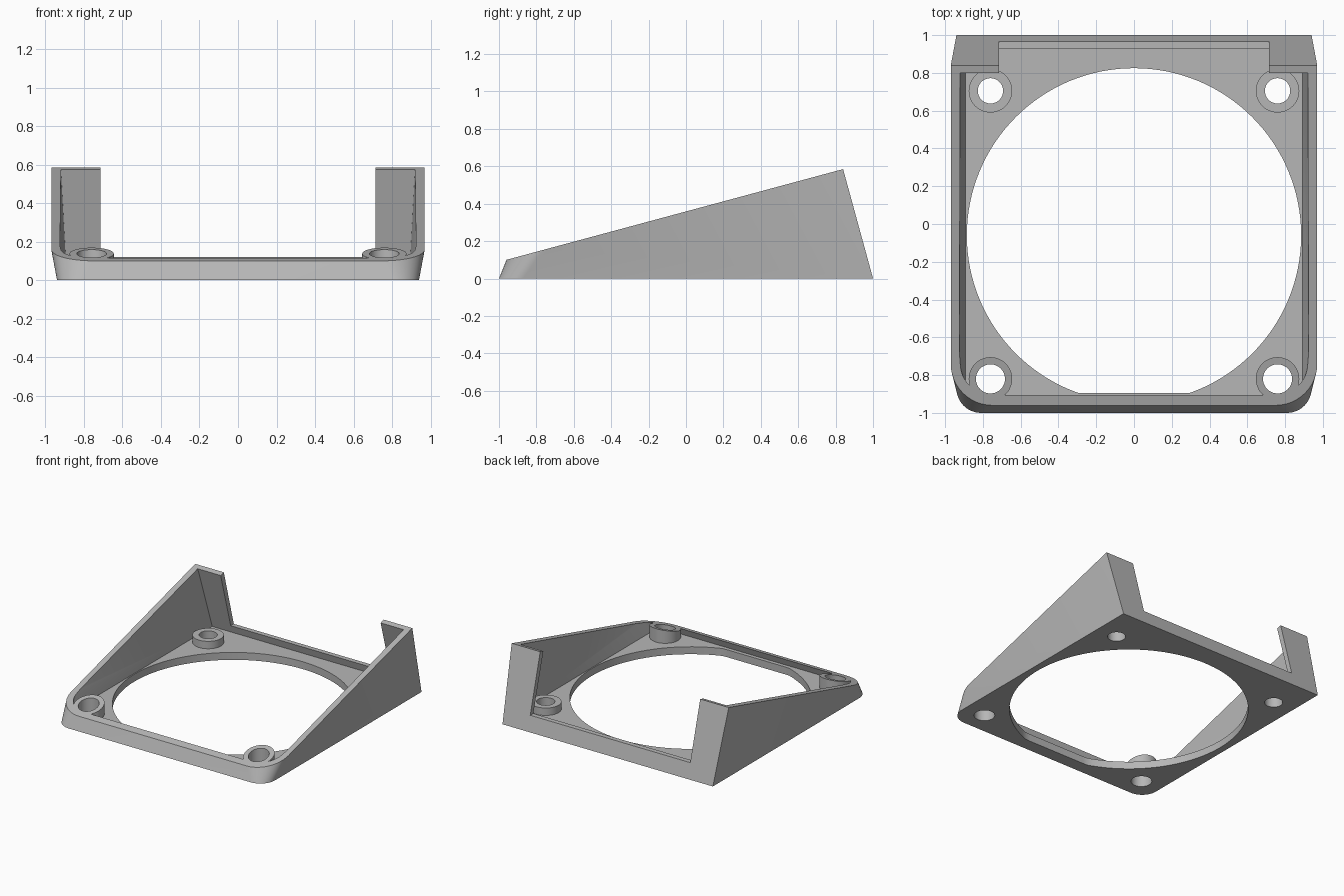
import bpy
import bmesh
import math

cube = bpy.data.objects.get("Cube")
if cube:
    bpy.data.objects.remove(cube, do_unlink=True)

grey = bpy.data.materials.new("mid_grey")
grey.use_nodes = True
colour = (0.47, 0.47, 0.47, 1)
grey.diffuse_color = colour
grey.node_tree.nodes["Principled BSDF"].inputs["Base Color"].default_value = colour


def slope(y):
    """Height of the tilted top plane."""
    return 0.10 + (y + 0.96) * 0.2694


def outline(half, front, back, radius, height):
    """Rectangle with rounded front corners; height is a function of y."""
    right = [(half, back)]
    for i in range(13):
        a = math.radians(90 * i / 12)
        right.append((half - radius + radius * math.cos(a),
                      front + radius - radius * math.sin(a)))
    pts = right + [(-x, y) for x, y in reversed(right)]
    return [(x, y, height(y)) for x, y in pts]


def ring(cx, cy, radius, height, count=48, limit=-9):
    """Circle of points, flattened where it passes the front limit."""
    pts = []
    for i in range(count):
        a = math.tau * i / count
        y = max(cy + radius * math.sin(a), limit)
        pts.append((cx + radius * math.cos(a), y, height(y)))
    return pts


def solid(name, lower, upper):
    """Convex solid spanning two outlines."""
    bm = bmesh.new()
    for p in lower + upper:
        bm.verts.new(p)
    bmesh.ops.remove_doubles(bm, verts=bm.verts[:], dist=0.0001)
    res = bmesh.ops.convex_hull(bm, input=bm.verts[:])
    loose = [g for g in set(res["geom_interior"] + res["geom_unused"])
             if isinstance(g, bmesh.types.BMVert) and not g.link_faces]
    bmesh.ops.delete(bm, geom=loose, context='VERTS')
    bmesh.ops.dissolve_limit(bm, angle_limit=0.002, verts=bm.verts[:], edges=bm.edges[:])
    bmesh.ops.recalc_face_normals(bm, faces=bm.faces[:])
    mesh = bpy.data.meshes.new(name)
    bm.to_mesh(mesh)
    bm.free()
    mesh.materials.append(grey)
    obj = bpy.data.objects.new(name, mesh)
    bpy.context.collection.objects.link(obj)
    return obj


def combine(target, other, operation):
    """Apply a boolean and remove the helper."""
    other.hide_render = True
    mod = target.modifiers.new(operation.lower(), 'BOOLEAN')
    mod.operation = operation
    mod.solver = 'EXACT'
    mod.object = other
    bpy.ops.object.select_all(action='DESELECT')
    bpy.context.view_layer.objects.active = target
    target.select_set(True)
    bpy.ops.object.modifier_apply(modifier=mod.name)
    bpy.data.objects.remove(other, do_unlink=True)


def flat(z):
    return lambda y: z


# Wedge-shaped outer body
body = solid("wedge_frame",
             outline(0.94, -1.0, 1.0, 0.13, flat(0)),
             outline(0.97, -0.96, 0.84, 0.22, slope))

# Hollow inside, carried on past the sloping top
floor = outline(0.892, -0.925, 0.945, 0.10, flat(0.06))
rim = outline(0.92, -0.905, 0.80, 0.17, slope)
over = [tuple(a + 1.2 * (b - a) for a, b in zip(p, q)) for p, q in zip(floor, rim)]
combine(body, solid("cavity_cutter", floor, over), 'DIFFERENCE')

# Wide opening in the back wall
notch = [(x, y) for x in (-0.715, 0.715) for y in (0.7, 1.2)]
combine(body, solid("notch_cutter",
                    [(x, y, 0.12) for x, y in notch],
                    [(x, y, 0.9) for x, y in notch]), 'DIFFERENCE')

# Large round opening in the floor, flattened at the front
combine(body, solid("opening_cutter",
                    ring(0, -0.06, 0.885, flat(-0.1), 128, -0.895),
                    ring(0, -0.06, 0.885, flat(0.08), 128, -0.895)), 'DIFFERENCE')

# Screw bosses: front ones flush with the slope, back ones level
for side in (-1, 1):
    for y, top, bore in ((-0.82, slope, 0.077), (0.705, flat(0.12), 0.067)):
        x = side * 0.76
        combine(body, solid("boss", ring(x, y, 0.115, flat(0.03)),
                            ring(x, y, 0.115, top)), 'UNION')
        combine(body, solid("bore_cutter", ring(x, y, bore, flat(-0.1)),
                            ring(x, y, bore, flat(0.3))), 'DIFFERENCE')

bpy.ops.object.select_all(action='DESELECT')
bpy.context.view_layer.objects.active = body
body.select_set(True)
bpy.ops.object.shade_smooth_by_angle(angle=math.radians(30))
